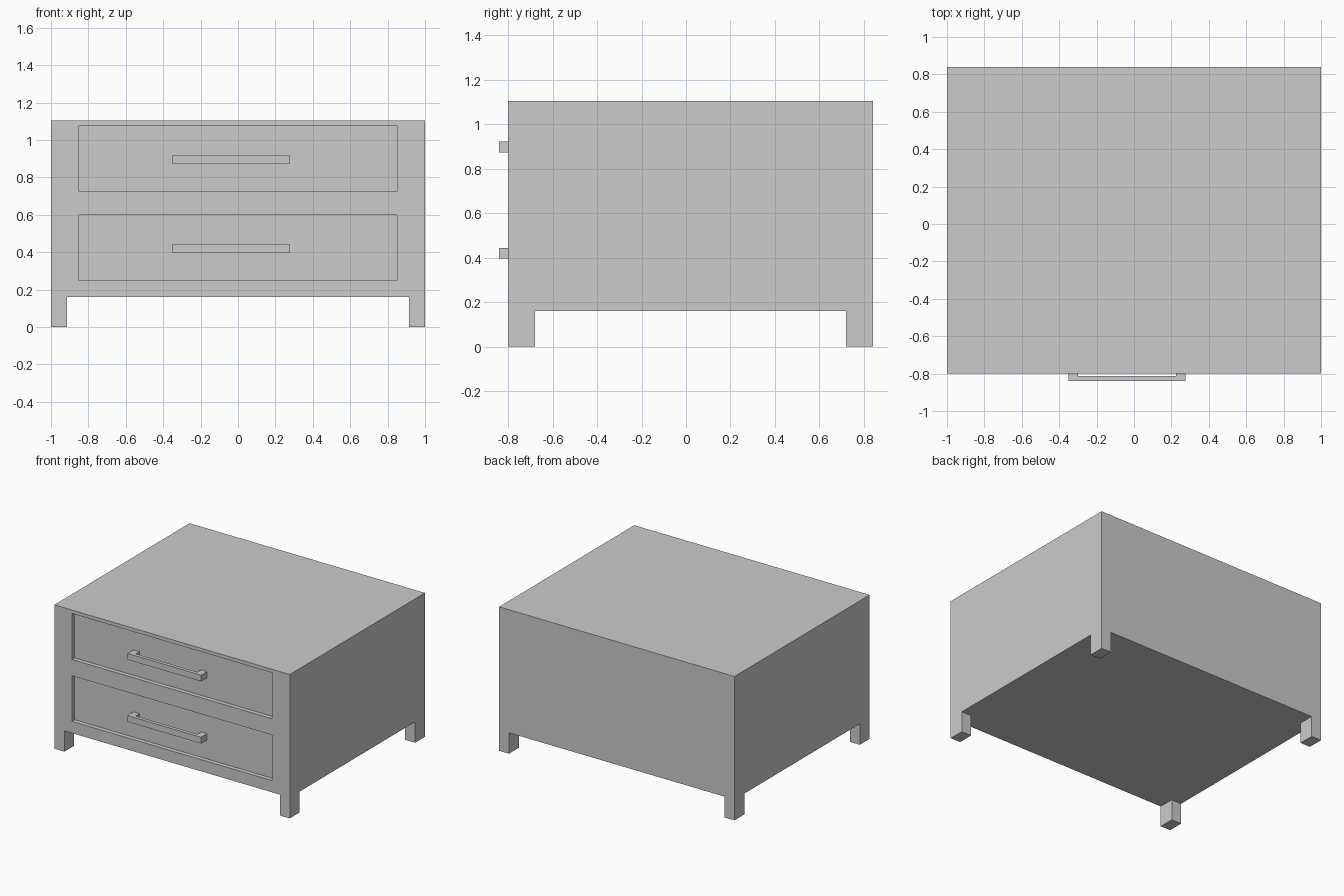
import bpy, bmesh

if "Cube" in bpy.data.objects:
    bpy.data.objects.remove(bpy.data.objects["Cube"])

FRONT, BACK, TOP = -0.80, 0.84, 1.105
PANEL = -0.767          # recessed drawer front plane


def prism(name, outline, z0, z1):
    """Extrude an xy outline from z0 up to z1."""
    bm = bmesh.new()
    face = bm.faces.new([bm.verts.new((x, y, z0)) for x, y in outline])
    ext = bmesh.ops.extrude_face_region(bm, geom=[face])
    verts = [v for v in ext["geom"] if isinstance(v, bmesh.types.BMVert)]
    bmesh.ops.translate(bm, verts=verts, vec=(0, 0, z1 - z0))
    bmesh.ops.recalc_face_normals(bm, faces=bm.faces)
    mesh = bpy.data.meshes.new(name)
    bm.to_mesh(mesh)
    bm.free()
    obj = bpy.data.objects.new(name, mesh)
    bpy.context.collection.objects.link(obj)
    return obj


def box(name, x0, x1, y0, y1, z0, z1):
    return prism(name, [(x0, y0), (x1, y0), (x1, y1), (x0, y1)], z0, z1)


def cut(target, cutter):
    cutter.hide_render = True
    cutter.hide_viewport = True
    mod = target.modifiers.new(cutter.name, "BOOLEAN")
    mod.operation = "DIFFERENCE"
    mod.solver = "EXACT"
    mod.object = cutter


# Cabinet with its four corner legs left by two crossing slots
cabinet = box("cabinet", -1, 1, FRONT, BACK, 0, TOP)
cut(cabinet, box("leg_gap_front_cutter", -0.915, 0.915, -1, 1, -0.2, 0.16))
cut(cabinet, box("leg_gap_side_cutter", -1.2, 1.2, -0.68, 0.72, -0.2, 0.16))

# Recessed drawer fronts, each with a bracket-shaped pull
handle_outline = [(-0.35, -0.84), (0.275, -0.84), (0.275, PANEL), (0.225, PANEL),
                  (0.225, -0.813), (-0.30, -0.813), (-0.30, PANEL), (-0.35, PANEL)]
for label, z0, z1, handle_z in (("lower", 0.25, 0.60, 0.42), ("upper", 0.725, 1.078, 0.897)):
    cut(cabinet, box(label + "_drawer_cutter", -0.85, 0.85, -1, PANEL, z0, z1))
    prism(label + "_drawer_handle", handle_outline, handle_z - 0.024, handle_z + 0.024)
